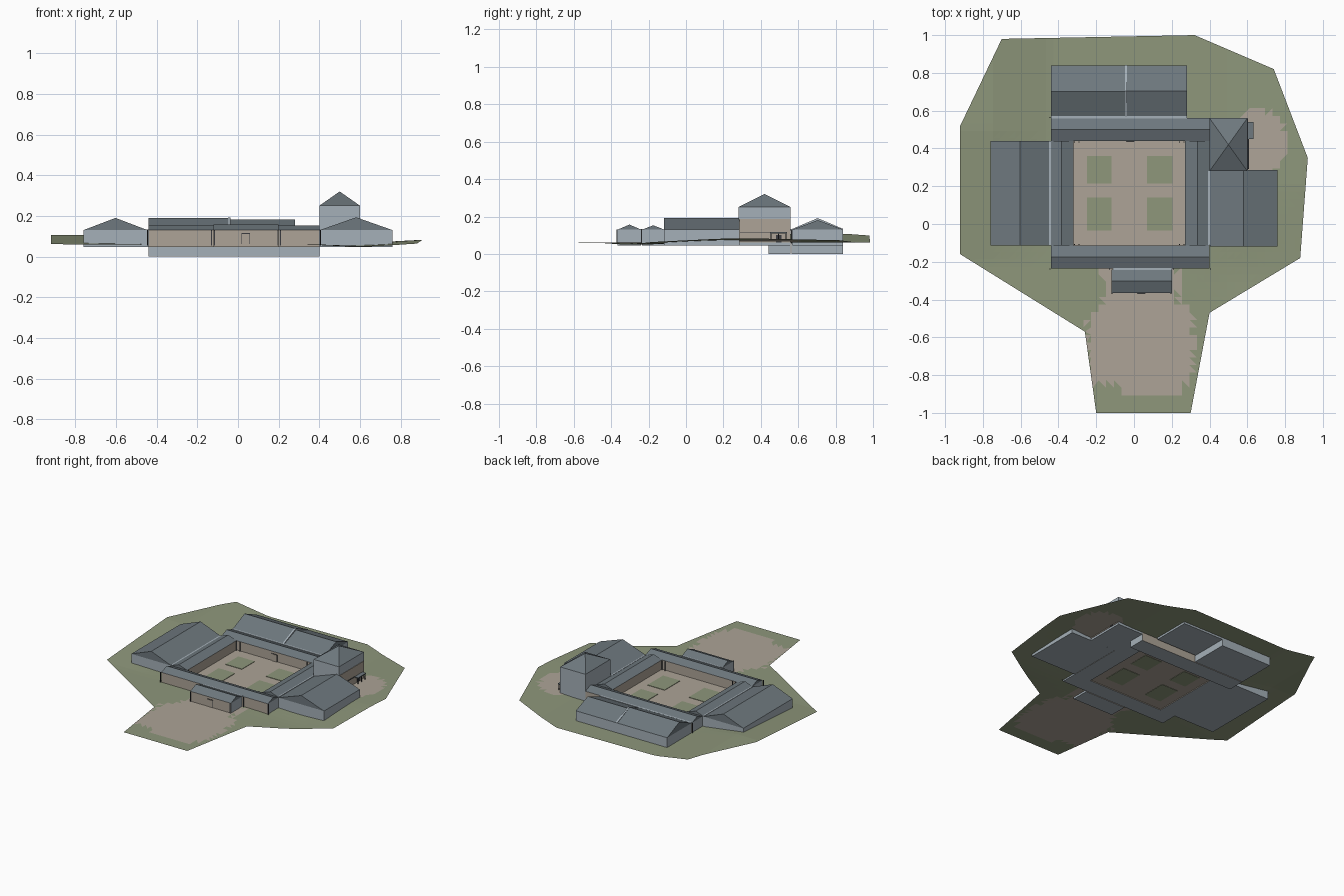
import bpy, bmesh, math, random

cube = bpy.data.objects.get("Cube")
if cube:
    bpy.data.objects.remove(cube)
random.seed(4)


def material(name, rgb):
    lin = [((c / 255 + 0.055) / 1.055) ** 2.4 for c in rgb] + [1]
    m = bpy.data.materials.new(name)
    m.use_nodes = True
    m.diffuse_color = lin
    m.node_tree.nodes["Principled BSDF"].inputs["Base Color"].default_value = lin
    m.node_tree.nodes["Principled BSDF"].inputs["Roughness"].default_value = 0.9
    return m


WALL = material("pale_wall", (165, 176, 184))
ROOF = material("slate_roof", (110, 120, 126))
SAND = material("sand_stone", (173, 164, 151))
GRASS = material("grass_green", (142, 151, 123))
DARK = material("dark_metal", (56, 58, 62))


def finish(name, bm, mats, rule=lambda f: 0):
    bmesh.ops.recalc_face_normals(bm, faces=bm.faces)
    bm.normal_update()
    for f in bm.faces:
        f.material_index = rule(f)
    me = bpy.data.meshes.new(name)
    bm.to_mesh(me)
    bm.free()
    for m in mats:
        me.materials.append(m)
    ob = bpy.data.objects.new(name, me)
    bpy.context.collection.objects.link(ob)
    return ob


def box(name, x, y, z, mats, rule=lambda f: 0):
    bm = bmesh.new()
    for v in bmesh.ops.create_cube(bm, size=1)["verts"]:
        v.co = [r[0] + (c + 0.5) * (r[1] - r[0]) for c, r in zip(v.co, (x, y, z))]
    return finish(name, bm, mats, rule)


def gable_prism(name, x, y, eave, ridge, axis, mat=ROOF):
    # closed triangular prism with its ridge along the given axis
    bm = bmesh.new()
    ends = []
    for t in (0, 1):
        if axis == "x":
            p = [(x[t], y[0], eave), (x[t], y[1], eave), (x[t], sum(y) / 2, ridge)]
        else:
            p = [(x[0], y[t], eave), (x[1], y[t], eave), (sum(x) / 2, y[t], ridge)]
        ends.append([bm.verts.new(c) for c in p])
    a, b = ends
    bm.faces.new(a)
    bm.faces.new(b)
    for i in range(3):
        j = (i + 1) % 3
        bm.faces.new((a[i], a[j], b[j], b[i]))
    return finish(name, bm, [mat])


BASE, EAVE = 0.046, 0.13


def building(name, x, y, ridge, axis, base=BASE, stone=False):
    # stone ranges have sandy long sides and pale gable ends
    def rule(f):
        side = f.normal.y if axis == "x" else f.normal.x
        return 1 if stone and abs(side) > 0.5 else 0
    box(name + "_walls", x, y, (base, EAVE), [WALL, SAND], rule)
    gable_prism(name + "_roof", x, y, EAVE, ridge, axis)


# Terrain: outline cut into a fine grid, shaped and coloured by rule
OUTLINE = [(-0.2, -1), (0.3, -1), (0.4, -0.47), (0.88, -0.18), (0.92, 0.35), (0.74, 0.82),
           (0.32, 1), (-0.7, 0.98), (-0.92, 0.52), (-0.92, -0.16), (-0.26, -0.57)]


def clamp(t):
    return max(0, min(1, t))


def ground_height(x, y):
    west = 0.046 * clamp((-x - 0.45) / 0.3) * clamp((y + 0.2) / 0.7)
    east = 0.022 * clamp((x - 0.5) / 0.4) * clamp((y + 0.3) / 0.5)
    dip = 0.011 * math.exp(-((x - 0.6) ** 2 + (y + 0.25) ** 2) / 0.04)
    return 0.06 + west + east - dip


def ground_colour(f):
    c = f.calc_center_median()
    jag = random.uniform(-0.02, 0.02)
    left = -0.24 if c.y < -0.46 else -0.17
    right = 0.31 if c.y < -0.44 else 0.24
    bottom = -0.9 if -0.08 < c.x < 0.25 else -0.85
    drive = left + jag < c.x < right + jag and bottom < c.y < -0.2
    yard = ((c.x - 0.66) / 0.15) ** 2 + ((c.y - 0.43) / 0.18) ** 2 < 1 + 4 * jag
    return 1 if drive or yard else 0


bm = bmesh.new()
bm.faces.new([bm.verts.new((x, y, 0)) for x, y in OUTLINE])
for axis in (0, 1):
    for i in range(-24, 25):
        co, no = [0, 0, 0], [0, 0, 0]
        co[axis], no[axis] = i * 0.04 + 0.013, 1
        bmesh.ops.bisect_plane(bm, geom=bm.verts[:] + bm.edges[:] + bm.faces[:],
                               plane_co=co, plane_no=no)
for v in bm.verts:
    v.co.z = ground_height(v.co.x, v.co.y)
bmesh.ops.triangulate(bm, faces=bm.faces)
finish("terrain", bm, [GRASS, SAND], ground_colour)

# Courtyard with four lawns
box("courtyard_floor", (-0.33, 0.28), (-0.12, 0.45), (0.051, 0.064), [SAND])
for x in ((-0.25, -0.12), (0.07, 0.205)):
    for y in ((-0.035, 0.14), (0.215, 0.36)):
        box("lawn", x, y, (0.049, 0.067), [GRASS])

# Ranges around the courtyard
building("south_range", (-0.44, 0.4), (-0.235, -0.115), 0.153, "x", stone=True)
building("north_range", (-0.44, 0.4), (0.44, 0.56), 0.153, "x", stone=True)
building("west_range", (-0.45, -0.32), (-0.115, 0.44), 0.153, "y", stone=True)
building("east_range", (0.27, 0.4), (-0.115, 0.44), 0.153, "y", stone=True)
building("porch", (-0.12, 0.2), (-0.365, -0.24), 0.157, "x", stone=True)

# Basement below the north range: sandy at the back, pale elsewhere
box("north_basement", (-0.44, 0.4), (0.44, 0.56), (0, BASE), [WALL, SAND],
    lambda f: int(f.normal.y > 0.5))

# Large halls
building("west_hall", (-0.76, -0.445), (-0.115, 0.44), 0.19, "y")
building("east_hall", (0.402, 0.76), (-0.118, 0.285), 0.193, "y")
building("north_hall_low", (-0.04, 0.28), (0.57, 0.84), 0.181, "x")
building("north_hall_high", (-0.44, -0.04), (0.565, 0.84), 0.19, "x", base=0)

# Pale gutters and the coping between the two north halls
gable_prism("north_coping", (-0.048, -0.036), (0.566, 0.842), 0.133, 0.1915, "x", WALL)
for x, y in (((-0.44, 0.28), (0.559, 0.573)), ((-0.449, -0.437), (-0.11, 0.44)),
             ((0.393, 0.403), (-0.11, 0.28)), ((-0.11, 0.2), (-0.243, -0.232))):
    box("gutter", x, y, (0.125, 0.134), [WALL])

# Tower with pyramid roof
TX, TY = (0.4, 0.6), (0.28, 0.56)
box("tower_walls", TX, TY, (BASE, 0.25), [WALL])
bm = bmesh.new()
base = [bm.verts.new((x, y, 0.25)) for x, y in
        ((TX[0], TY[0]), (TX[1], TY[0]), (TX[1], TY[1]), (TX[0], TY[1]))]
apex = bm.verts.new((0.5, 0.42, 0.32))
bm.faces.new(base)
for i in range(4):
    bm.faces.new((base[i], base[(i + 1) % 4], apex))
finish("tower_roof", bm, [ROOF])
box("tower_stone_face", (0.599, 0.603), (0.282, 0.558), (0.06, 0.187), [SAND])
box("tower_ledge", (0.6, 0.608), (0.29, 0.45), (0.114, 0.118), [DARK])

# Small canopy beside the tower
box("canopy", (0.6, 0.632), (0.45, 0.54), (0.11, 0.116), [ROOF])
for y in (0.455, 0.495, 0.535):
    box("canopy_post", (0.625, 0.629), (y - 0.002, y + 0.002), (0.07, 0.111), [DARK])
box("tower_door", (0.602, 0.605), (0.48, 0.51), (0.06, 0.1), [DARK])

# Doors: dark frame with a stone leaf
for name, x, y in (("porch_door", 0.038, -0.365), ("courtyard_door", -0.02, 0.44)):
    box(name + "_frame", (x - 0.022, x + 0.022), (y - 0.003, y + 0.001), (0.062, 0.115), [DARK])
    box(name, (x - 0.019, x + 0.019), (y - 0.005, y), (0.062, 0.112), [SAND])

# Downpipes on outer corners and around the courtyard
pipes = [(-0.445, -0.238), (0.405, -0.238), (-0.116, -0.368), (0.196, -0.368),
         (-0.13, -0.238), (0.21, -0.238), (-0.445, 0.563)]
pipes += [(x, y) for x in (-0.315, -0.29, 0.24, 0.265) for y in (-0.108, 0.435)]
for x, y in pipes:
    box("downpipe", (x - 0.0025, x + 0.0025), (y - 0.0025, y + 0.0025), (0.055, 0.13), [DARK])
